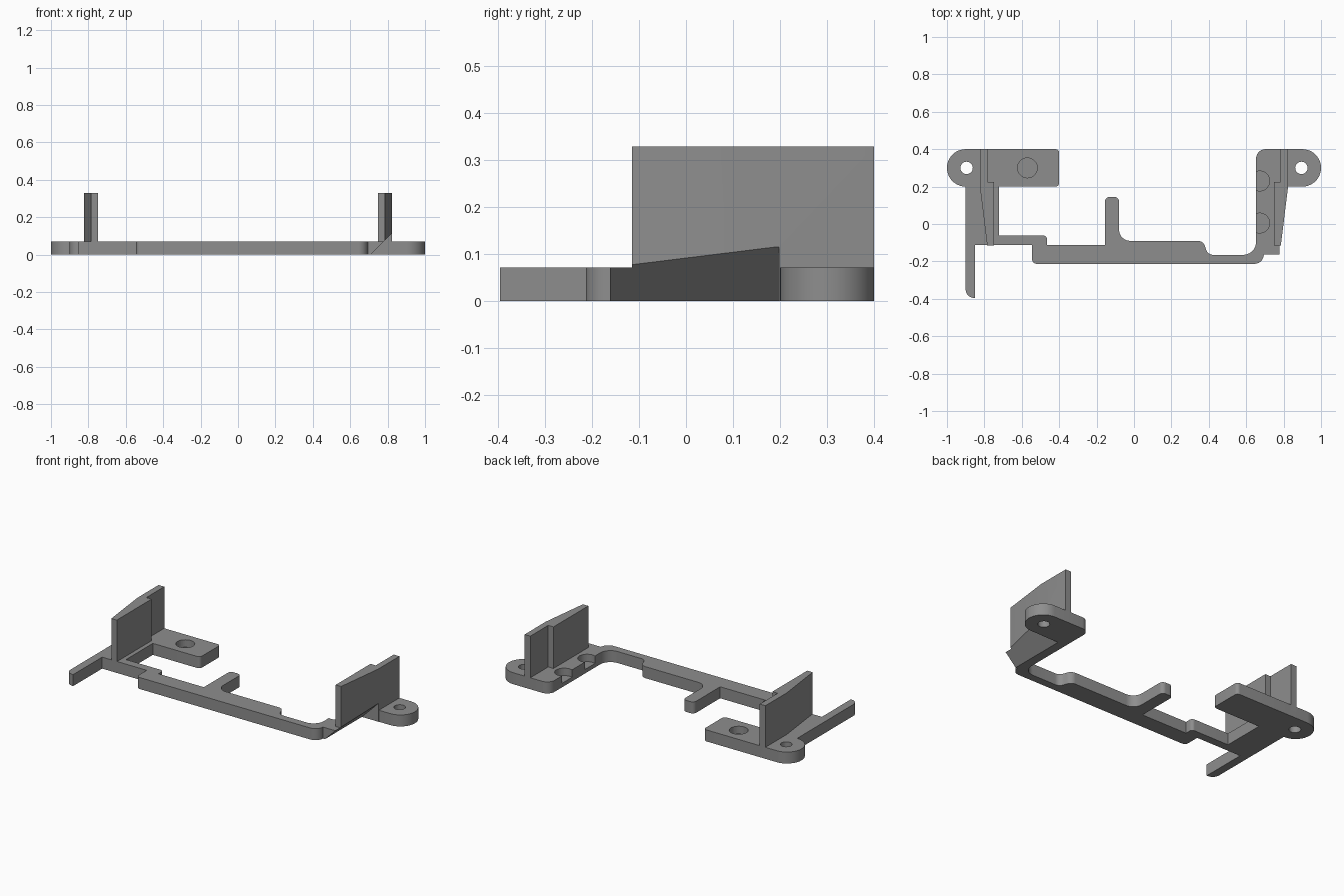
import bpy, bmesh, math
from mathutils import Vector

if "Cube" in bpy.data.objects:
    bpy.data.objects.remove(bpy.data.objects["Cube"])

T = 0.071          # plate thickness
WALL_TOP = 0.328

grey = bpy.data.materials.new("grey plastic")
grey.diffuse_color = (0.27, 0.27, 0.27, 1)
grey.use_nodes = True
grey.node_tree.nodes["Principled BSDF"].inputs["Base Color"].default_value = grey.diffuse_color


def rounded(corners, segs=10):
    """Closed outline from (x, y, radius) corners, each filleted by an arc."""
    out = []
    n = len(corners)
    for i, (x, y, r) in enumerate(corners):
        p = Vector((x, y))
        if r == 0:
            out.append(p)
            continue
        a = (Vector(corners[i - 1][:2]) - p).normalized()
        b = (Vector(corners[(i + 1) % n][:2]) - p).normalized()
        half = a.angle(b) / 2
        centre = p + (a + b).normalized() * (r / math.sin(half))
        start = p + a * (r / math.tan(half)) - centre
        end = p + b * (r / math.tan(half)) - centre
        sweep = start.angle_signed(end)      # clockwise positive
        for k in range(segs + 1):
            t = -sweep * k / segs
            c, s = math.cos(t), math.sin(t)
            out.append(centre + Vector((start.x * c - start.y * s,
                                        start.x * s + start.y * c)))
    return out


def prism(name, outline, z0, z1):
    """Extrude a flat outline between two heights."""
    bm = bmesh.new()
    face = bm.faces.new([bm.verts.new((p[0], p[1], z0)) for p in outline])
    top = bmesh.ops.extrude_face_region(bm, geom=[face])["geom"]
    bmesh.ops.translate(bm, vec=(0, 0, z1 - z0),
                        verts=[v for v in top if isinstance(v, bmesh.types.BMVert)])
    bmesh.ops.remove_doubles(bm, verts=bm.verts, dist=1e-5)
    bmesh.ops.recalc_face_normals(bm, faces=bm.faces)
    me = bpy.data.meshes.new(name)
    bm.to_mesh(me)
    bm.free()
    ob = bpy.data.objects.new(name, me)
    bpy.context.collection.objects.link(ob)
    me.materials.append(grey)
    return ob


def circle(x, y, r, n=40):
    return [(x + r * math.cos(2 * math.pi * k / n),
             y + r * math.sin(2 * math.pi * k / n)) for k in range(n)]


def cut(target, cutter):
    mod = target.modifiers.new("cut", "BOOLEAN")
    mod.operation = "DIFFERENCE"
    mod.solver = "EXACT"
    mod.object = cutter
    cutter.hide_render = True
    cutter.hide_viewport = True


# Base frame: ears, legs, front bar and prong in one outline
R = 0.0995
frame = prism("base_frame", rounded([
    (-1.0, 0.4, R), (-1.0, 0.2, R), (-0.9, 0.2, 0),                 # left ear
    (-0.9, -0.395, 0.045), (-0.85, -0.395, 0), (-0.85, -0.112, 0),  # front arm
    (-0.545, -0.112, 0), (-0.545, -0.213, 0.025),                   # bar underside
    (0.685, -0.213, 0.05), (0.695, -0.162, 0), (0.78, -0.162, 0),   # right corner
    (0.823, 0.2, 0), (1.0, 0.2, R), (1.0, 0.4, R),                  # right ear
    (0.653, 0.4, 0.05), (0.653, -0.165, 0.07),                      # right leg
    (0.395, -0.165, 0.04), (0.37, -0.09, 0.04),                     # bar step
    (-0.08, -0.09, 0.06), (-0.08, 0.145, 0.025),                    # prong
    (-0.155, 0.145, 0.025), (-0.155, -0.112, 0),
    (-0.465, -0.112, 0), (-0.465, -0.062, 0.02),                    # bar shoulder
    (-0.722, -0.062, 0), (-0.722, 0.2, 0),                          # left leg
    (-0.4, 0.2, 0.02), (-0.4, 0.4, 0.02),                           # left pad
]), 0, T)

# Screw holes through both ears
for side, x in (("left", -0.895), ("right", 0.895)):
    cut(frame, prism(side + "_hole_cutter", circle(x, 0.3, 0.033), -0.1, 0.2))

# Shallow round magnet pockets
for i, (x, y) in enumerate([(-0.57, 0.3), (0.672, 0.23), (0.672, 0.005)]):
    cut(frame, prism(f"pocket_cutter_{i}", circle(x, y, 0.053), 0.025, 0.2))

# 45 degree undercut below the right wall
undercut = prism("undercut_cutter", [(0.608, -0.1), (0.908, 0.2), (0.908, -0.1)],
                 -0.198, 0.3)
for v in undercut.data.vertices:          # stand the prism up along y
    v.co = (v.co.x, -v.co.z - 0.1 + 0.1, v.co.y)
undercut.data.flip_normals()
undercut.data.update()
bm = bmesh.new()
bm.from_mesh(undercut.data)
bmesh.ops.recalc_face_normals(bm, faces=bm.faces)
bm.to_mesh(undercut.data)
bm.free()
cut(frame, undercut)

# Upright guide walls, stepped inside and tapered outside
profile = [(0.823, 0.4), (0.784, 0.4), (0.784, 0.225), (0.748, 0.225),
           (0.748, -0.115), (0.785, -0.115), (0.823, 0.193)]
walls = []
for side, s in (("left", -1), ("right", 1)):
    wall = prism(side + "_wall", [(s * x, y) for x, y in profile],
                 T - 0.03, WALL_TOP)
    walls.append(wall)
cut(walls[1], undercut)

# Smooth arcs, keep hard edges
for ob in [frame] + walls:
    bpy.ops.object.select_all(action="DESELECT")
    ob.select_set(True)
    bpy.context.view_layer.objects.active = ob
    bpy.ops.object.shade_smooth_by_angle(angle=math.radians(30))
